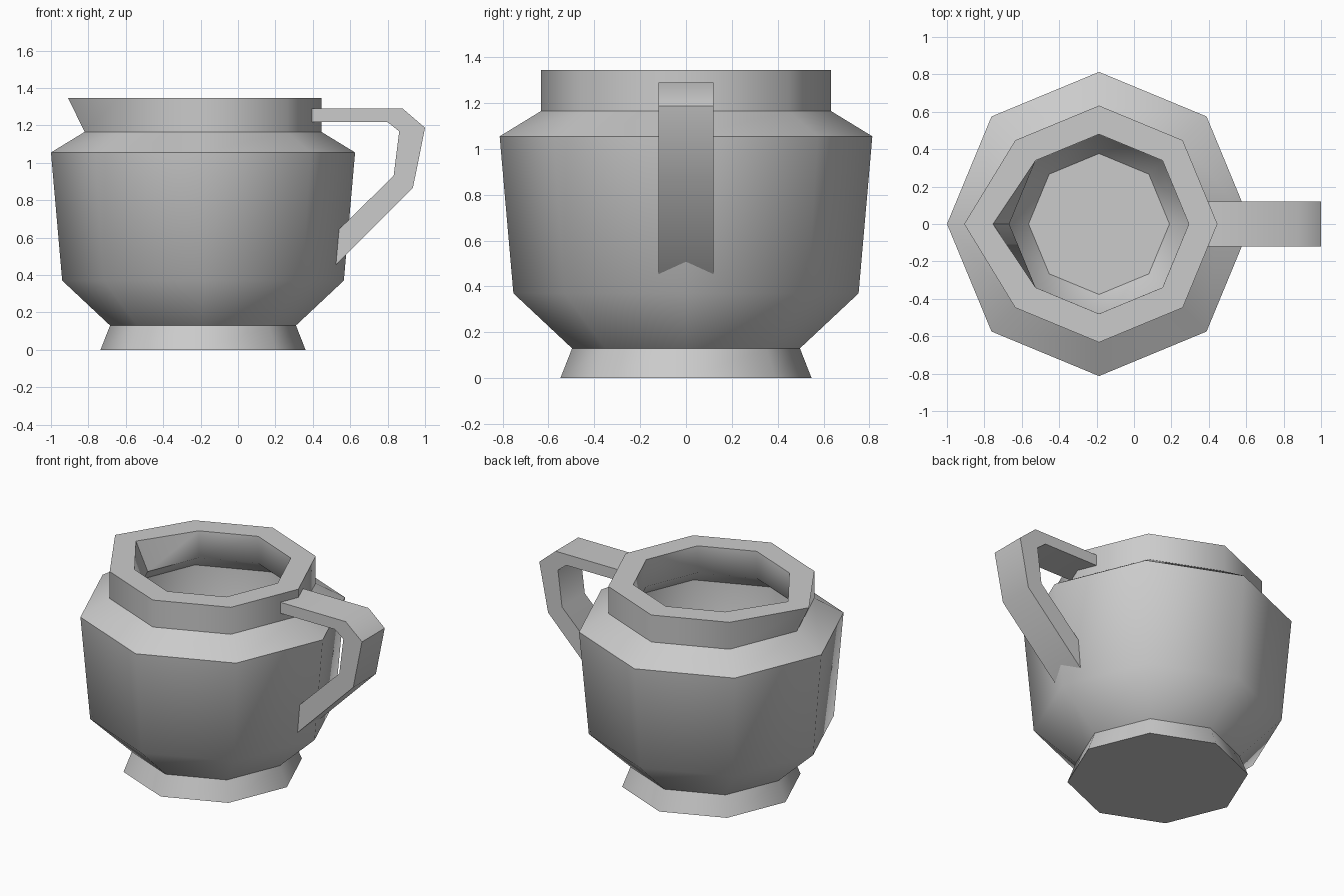
import bpy, bmesh, math

if "Cube" in bpy.data.objects:
    bpy.data.objects.remove(bpy.data.objects["Cube"])

CX, SIDES = -0.187, 8


def finish(bm, name):
    bmesh.ops.recalc_face_normals(bm, faces=bm.faces)
    mesh = bpy.data.meshes.new(name)
    bm.to_mesh(mesh)
    bm.free()
    obj = bpy.data.objects.new(name, mesh)
    bpy.context.collection.objects.link(obj)
    bpy.ops.object.select_all(action='DESELECT')
    bpy.context.view_layer.objects.active = obj
    obj.select_set(True)
    bpy.ops.object.shade_smooth_by_angle(angle=math.radians(50))
    return obj


# Jug body: (radius, height, radius at the spout corner), outside then inside
S = 0.758
outer = [(0.548, 0), (0.497, 0.13), (0.753, 0.37), (0.813, 1.055), (0.633, 1.165)]
profile = [(r, z, r) for r, z in outer]
profile += [(0.633, 1.345, 0.721), (0.48, 1.345, 0.567)]
profile += [(r * S, z, r * S) for r, z in reversed(outer[1:])]

bm = bmesh.new()
rings = []
for r, z, spout in profile:
    ring = []
    for i in range(SIDES):
        a = 2 * math.pi * i / SIDES
        rad = spout if i == SIDES // 2 else r
        ring.append(bm.verts.new((CX + rad * math.cos(a), rad * math.sin(a), z)))
    rings.append(ring)
for lo, hi in zip(rings, rings[1:]):
    for i in range(SIDES):
        j = (i + 1) % SIDES
        bm.faces.new((lo[i], lo[j], hi[j], hi[i]))
bm.faces.new(rings[0])
bm.faces.new(rings[-1])
finish(bm, "jug_body")

# Handle: flat strap, paired outer and inner points, ends sunk into the wall
outside = [(0.37, 1.29), (0.88, 1.29), (1.0, 1.187), (0.935, 0.865), (0.48, 0.41)]
inside = [(0.37, 1.217), (0.80, 1.217), (0.862, 1.168), (0.832, 0.93), (0.48, 0.585)]
bm = bmesh.new()
loops = []
for (xo, zo), (xi, zi) in zip(outside, inside):
    loops.append([bm.verts.new(p) for p in (
        (xo, -0.12, zo), (xo, 0.12, zo), (xi, 0.12, zi), (xi, -0.12, zi))])
for a, b in zip(loops, loops[1:]):
    for i in range(4):
        j = (i + 1) % 4
        bm.faces.new((a[i], a[j], b[j], b[i]))
bm.faces.new(loops[0])
bm.faces.new(loops[-1])
finish(bm, "handle")
